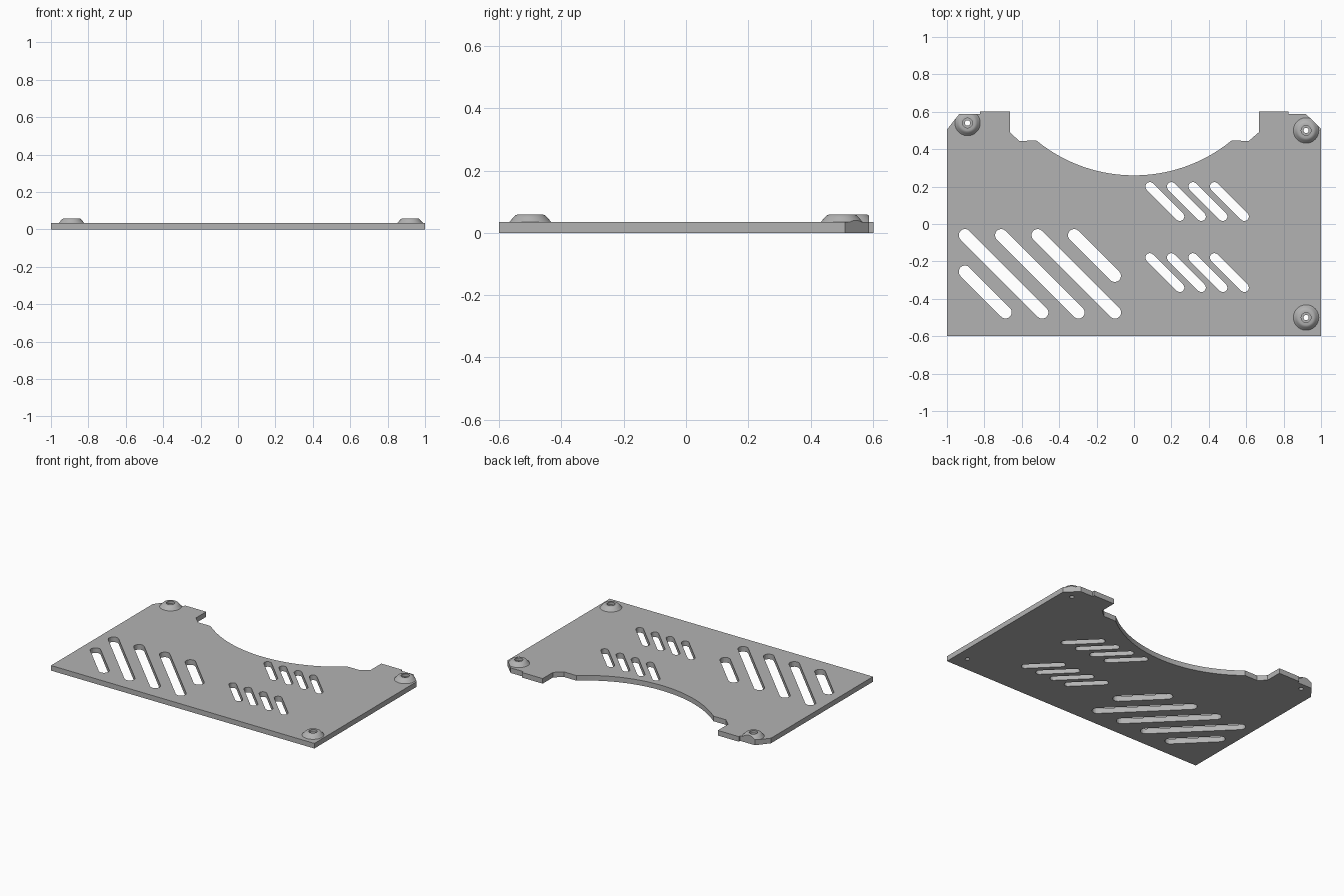
import bpy, bmesh, math

cube = bpy.data.objects.get("Cube")
if cube:
    bpy.data.objects.remove(cube, do_unlink=True)

THICK = 0.035
TOP = 0.059
HOLE = 0.014

grey = bpy.data.materials.new("satin grey")
grey.use_nodes = True
GREY = (0.45, 0.45, 0.45, 1)
grey.diffuse_color = GREY
grey.node_tree.nodes["Principled BSDF"].inputs["Base Color"].default_value = GREY


def arc(cx, cy, r, start, end, steps):
    angles = [math.radians(start + (end - start) * i / steps) for i in range(steps + 1)]
    return [(cx + r * math.cos(a), cy + r * math.sin(a)) for a in angles]


def slot(x, y, run, r):
    """Rounded slot running diagonally down to the right."""
    return arc(x, y, r, 45, 225, 10) + arc(x + run, y - run, r, 225, 405, 10)


def extruded(name, loops, z0, z1):
    """Flat panel with holes, made from closed 2D loops."""
    curve = bpy.data.curves.new(name, "CURVE")
    curve.dimensions = "2D"
    curve.fill_mode = "BOTH"
    curve.extrude = (z1 - z0) / 2
    for loop in loops:
        spline = curve.splines.new("POLY")
        spline.points.add(len(loop) - 1)
        for point, (x, y) in zip(spline.points, loop):
            point.co = (x, y, 0, 1)
        spline.use_cyclic_u = True
    temp = bpy.data.objects.new(name + "_curve", curve)
    bpy.context.collection.objects.link(temp)
    graph = bpy.context.evaluated_depsgraph_get()
    mesh = bpy.data.meshes.new_from_object(temp.evaluated_get(graph))
    bpy.data.objects.remove(temp, do_unlink=True)
    bm = bmesh.new()
    bm.from_mesh(mesh)
    bmesh.ops.remove_doubles(bm, verts=bm.verts, dist=0.0001)
    bmesh.ops.translate(bm, verts=bm.verts, vec=(0, 0, (z0 + z1) / 2))
    bmesh.ops.recalc_face_normals(bm, faces=bm.faces)
    for f in bm.faces:
        f.smooth = False
    bm.to_mesh(mesh)
    bm.free()
    mesh.materials.clear()
    mesh.materials.append(grey)
    obj = bpy.data.objects.new(name, mesh)
    bpy.context.collection.objects.link(obj)
    return obj


def boss(name, x, y):
    """Domed mounting boss with a counterbored through hole."""
    profile = [(HOLE, THICK - 0.005), (HOLE, 0.042), (0.026, 0.042), (0.026, TOP),
               (0.041, TOP), (0.048, 0.056), (0.055, 0.049), (0.062, 0.041),
               (0.068, THICK), (0.068, THICK - 0.005)]
    n = 40
    bm = bmesh.new()
    rings = []
    for r, z in profile:
        rings.append([bm.verts.new((x + px, y + py, z))
                      for px, py in arc(0, 0, r, 0, 360, n)[:-1]])
    for a, b in zip(rings, rings[1:] + rings[:1]):
        for i in range(n):
            j = (i + 1) % n
            bm.faces.new((a[i], a[j], b[j], b[i]))
    bmesh.ops.recalc_face_normals(bm, faces=bm.faces)
    mesh = bpy.data.meshes.new(name)
    bm.to_mesh(mesh)
    bm.free()
    mesh.materials.append(grey)
    obj = bpy.data.objects.new(name, mesh)
    bpy.context.collection.objects.link(obj)
    return obj


# Plate outline with the wide curved recess at the back
outline = [(-1, -0.6), (1, -0.6), (1, 0.51), (0.92, 0.587), (0.825, 0.587), (0.825, 0.602),
           (0.667, 0.602), (0.667, 0.49), (0.615, 0.445)]
outline += arc(0, 1.083, 0.823, -50.8, -129.2, 48)
outline += [(-0.615, 0.445), (-0.663, 0.49), (-0.663, 0.602), (-0.823, 0.602),
            (-0.823, 0.587), (-0.935, 0.587), (-1, 0.505)]

# Large vents, then two rows of small vents
slots = [slot(x, -0.06, 0.413, 0.033) for x in (-0.904, -0.71, -0.515)]
slots += [slot(-0.32, -0.06, 0.217, 0.033), slot(-0.904, -0.255, 0.217, 0.033)]
for row in (0.2, -0.18):
    slots += [slot(0.085 + 0.115 * i, row, 0.16, 0.024) for i in range(4)]

bosses = {"back_right_boss": (-0.89, 0.54), "back_left_boss": (0.92, 0.5),
          "front_left_boss": (0.92, -0.5)}
holes = [arc(x, y, HOLE, 0, 360, 24)[:-1] for x, y in bosses.values()]
extruded("plate", [outline] + slots + holes, 0, THICK)

# Bosses are trimmed to the plate outline
trim = extruded("boss_trim", [outline], -0.1, 0.2)
trim.hide_render = True
trim.hide_viewport = True
for name, (x, y) in bosses.items():
    obj = boss(name, x, y)
    mod = obj.modifiers.new("trim", "BOOLEAN")
    mod.operation = "INTERSECT"
    mod.solver = "EXACT"
    mod.object = trim
    bpy.ops.object.select_all(action="DESELECT")
    obj.select_set(True)
    bpy.context.view_layer.objects.active = obj
    bpy.ops.object.modifier_apply(modifier=mod.name)
    bpy.ops.object.shade_smooth_by_angle(angle=math.radians(32))
bpy.data.objects.remove(trim, do_unlink=True)
